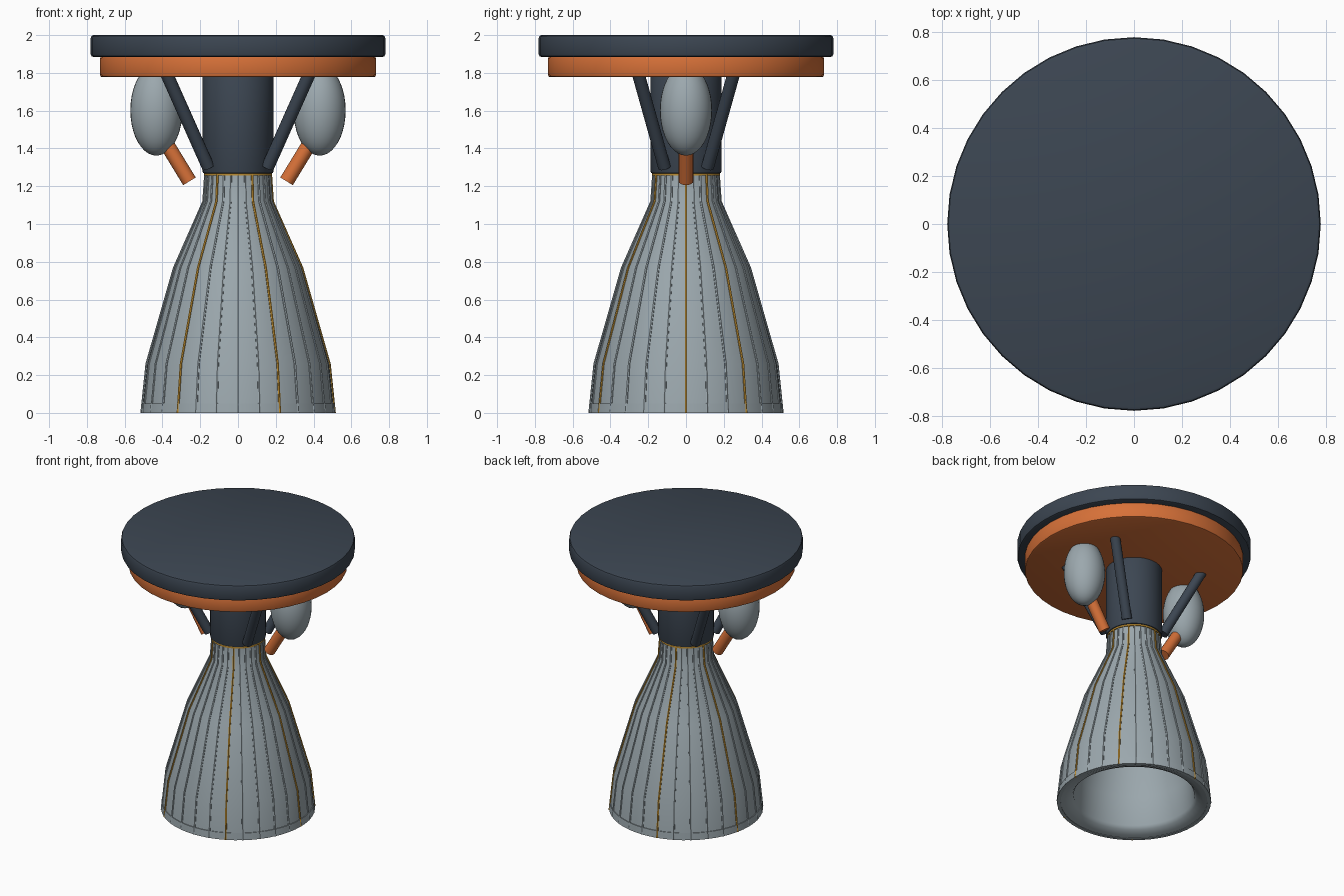
import bpy, bmesh, math
from mathutils import Vector

if "Cube" in bpy.data.objects:
    bpy.data.objects.remove(bpy.data.objects["Cube"])


def material(name, rgb):
    m = bpy.data.materials.new(name)
    m.diffuse_color = (*rgb, 1)
    m.use_nodes = True
    m.node_tree.nodes["Principled BSDF"].inputs["Base Color"].default_value = m.diffuse_color
    return m


NAVY = material("dark slate", (0.045, 0.061, 0.084))
ORANGE = material("burnt orange", (0.68, 0.165, 0.04))
GREY = material("light steel", (0.33, 0.39, 0.42))
GOLD = material("gold", (0.50, 0.26, 0.03))


def finish(name, bm, mat, angle=38):
    bmesh.ops.remove_doubles(bm, verts=bm.verts, dist=1e-5)
    bmesh.ops.recalc_face_normals(bm, faces=bm.faces)
    me = bpy.data.meshes.new(name)
    bm.to_mesh(me)
    bm.free()
    me.materials.append(mat)
    ob = bpy.data.objects.new(name, me)
    bpy.context.collection.objects.link(ob)
    bpy.ops.object.select_all(action='DESELECT')
    ob.select_set(True)
    bpy.context.view_layer.objects.active = ob
    bpy.ops.object.shade_smooth_by_angle(angle=math.radians(angle))
    return ob


def lathe(name, profile, mat, sides, closed=False):
    """Spin a list of (radius, z) points round the z axis."""
    bm = bmesh.new()
    rings = []
    for r, z in profile:
        if r == 0:
            rings.append([bm.verts.new((0, 0, z))] * sides)
        else:
            rings.append([bm.verts.new((r * math.cos(a), r * math.sin(a), z))
                          for a in (2 * math.pi * i / sides for i in range(sides))])
    pairs = list(zip(rings, rings[1:]))
    if closed:
        pairs.append((rings[-1], rings[0]))
    for lo, hi in pairs:
        for i in range(sides):
            j = (i + 1) % sides
            corners = list(dict.fromkeys((lo[i], lo[j], hi[j], hi[i])))
            bm.faces.new(corners)
    return finish(name, bm, mat)


def disc(name, r, z0, z1, b, mat, sides):
    return lathe(name, [(0, z0), (r - b, z0), (r - 0.3 * b, z0 + 0.3 * b), (r, z0 + b),
                        (r, z1 - b), (r - 0.3 * b, z1 - 0.3 * b), (r - b, z1), (0, z1)], mat, sides)


def rod(name, a, b, r, mat, sides=16):
    a, b = Vector(a), Vector(b)
    bm = bmesh.new()
    bmesh.ops.create_cone(bm, cap_ends=True, segments=sides, radius1=r, radius2=r,
                          depth=(b - a).length)
    bm.transform((b - a).to_track_quat('Z', 'Y').to_matrix().to_4x4())
    bmesh.ops.translate(bm, verts=bm.verts, vec=(a + b) / 2)
    return finish(name, bm, mat)


# Mounting plates and central chamber
disc("top_plate", 0.78, 1.884, 2.0, 0.015, NAVY, 40)
disc("lower_plate", 0.73, 1.777, 1.89, 0.012, ORANGE, 40)
disc("chamber", 0.187, 1.268, 1.80, 0.008, NAVY, 32)

# Nozzle bell: outer wall, then rounded lip and inner wall
bell = [(0.510, 0.0), (0.483, 0.26), (0.337, 0.77), (0.182, 1.12), (0.172, 1.268)]
inner = [(0.10, 1.268), (0.12, 1.12), (0.27, 0.77), (0.39, 0.26), (0.403, 0.05),
         (0.42, 0.027), (0.46, 0.008)]
lathe("nozzle", bell + inner, GREY, 56, closed=True)
lathe("nozzle_lip", [(0.49, 0), (0.514, 0), (0.510, 0.05), (0.49, 0.05)], GREY, 56, closed=True)
lathe("throat_ring", [(0.165, 1.256), (0.180, 1.256), (0.180, 1.268), (0.165, 1.268)],
      GOLD, 56, closed=True)


# Cooling ribs down the bell; every fifth one is gold
def ribs(name, indices, mat, w, h):
    bm = bmesh.new()
    for i in indices:
        a = -2 * math.pi * i / 28
        out = Vector((math.cos(a), math.sin(a), 0))
        side = Vector((-math.sin(a), math.cos(a), 0))
        rows = []
        for r, z in bell:
            c = out * r + Vector((0, 0, z))
            rows.append([bm.verts.new(c + out * o + side * s) for o, s in
                         ((-h, -w), (h * 0.5, -w), (h, 0), (h * 0.5, w), (-h, w))])
        for lo, hi in zip(rows, rows[1:]):
            for k in range(5):
                n = (k + 1) % 5
                bm.faces.new((lo[k], lo[n], hi[n], hi[k]))
        bm.faces.new(rows[0])
        bm.faces.new(rows[-1])
    finish(name, bm, mat)


ribs("gold_ribs", [i for i in range(28) if i % 5 == 0], GOLD, 0.006, 0.008)
ribs("steel_ribs", [i for i in range(28) if i % 5], GREY, 0.006, 0.007)

# Side tanks with their feed pipes
for label, s in (("left", -1), ("right", 1)):
    bm = bmesh.new()
    bmesh.ops.create_uvsphere(bm, u_segments=32, v_segments=20, radius=1)
    bmesh.ops.scale(bm, verts=bm.verts, vec=(0.138, 0.138, 0.24))
    bmesh.ops.translate(bm, verts=bm.verts, vec=(s * 0.432, 0, 1.602))
    finish(label + "_tank", bm, GREY)
    rod(label + "_feed_pipe", (s * 0.257, 0, 1.226), (s * 0.40, 0, 1.46), 0.039, ORANGE)

# Four slanted struts from chamber to plate
for sx in (-1, 1):
    for sy in (-1, 1):
        name = ("back" if sy > 0 else "front") + ("_right" if sx > 0 else "_left") + "_strut"
        rod(name, (sx * 0.157, sy * 0.114, 1.30), (sx * 0.38, sy * 0.254, 1.80), 0.034, NAVY)
